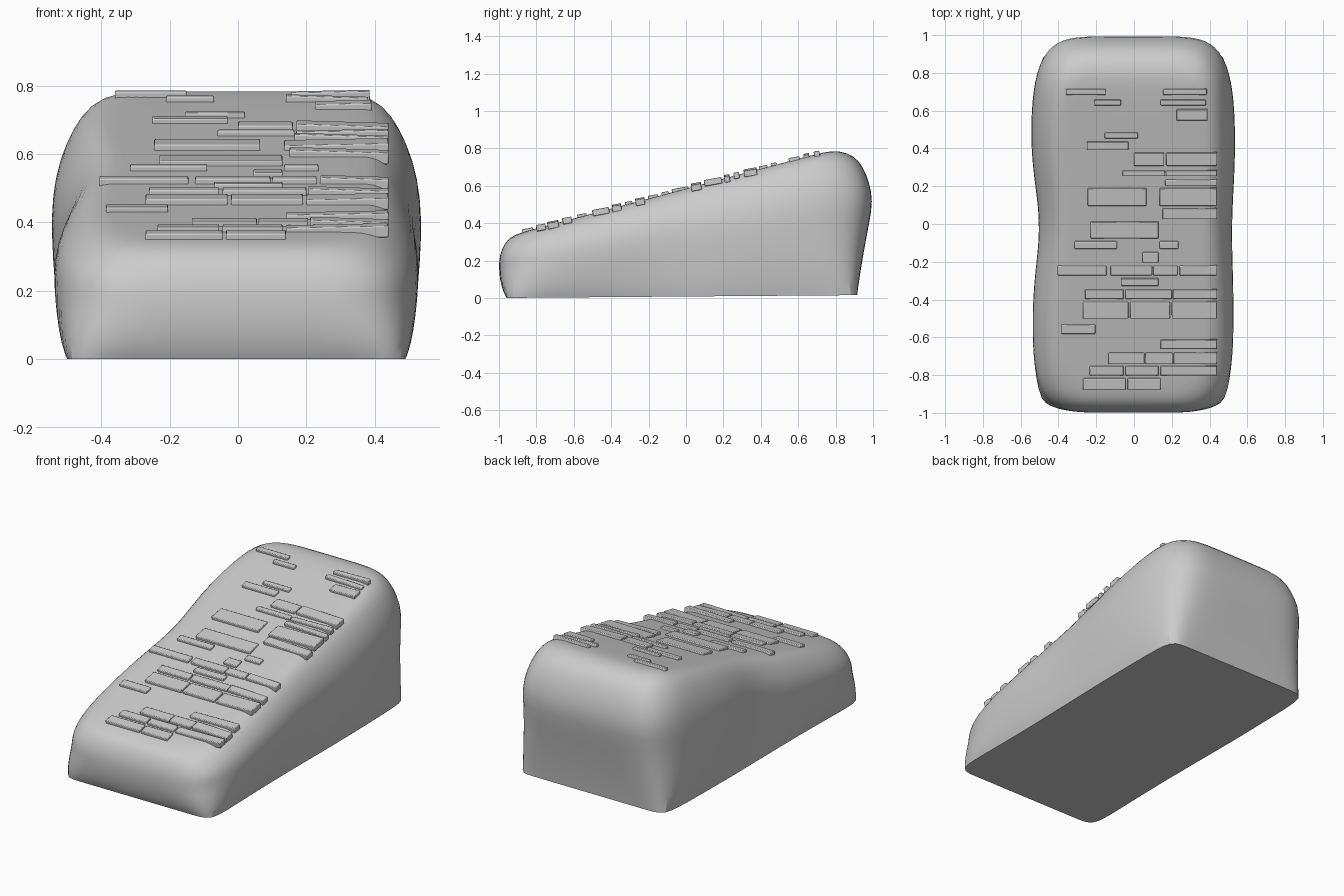
import bpy, bmesh, math
from mathutils import Matrix, Vector

if "Cube" in bpy.data.objects:
    bpy.data.objects.remove(bpy.data.objects["Cube"])

SLOPE = 0.266


def top_z(y):
    return min(0.345 + SLOPE * (y + 0.9), 0.79)


def make_object(name, bm):
    bmesh.ops.recalc_face_normals(bm, faces=bm.faces)
    mesh = bpy.data.meshes.new(name)
    bm.to_mesh(mesh)
    bm.free()
    obj = bpy.data.objects.new(name, mesh)
    bpy.context.collection.objects.link(obj)
    return obj


# Wedge body: stacked rounded-square rings
# height fraction, half width, front y, back y, squareness
PROFILE = [
    (0.00, 0.50, -0.96, 0.915, 40), (0.10, 0.518, -0.978, 0.925, 14),
    (0.30, 0.535, -0.995, 0.95, 8), (0.50, 0.545, -1.00, 0.98, 6),
    (0.65, 0.543, -0.999, 1.00, 6), (0.78, 0.525, -0.988, 0.98, 6),
    (0.89, 0.49, -0.97, 0.945, 6), (0.96, 0.455, -0.945, 0.90, 6),
    (1.00, 0.41, -0.90, 0.82, 6),
]
SIDE = 20


def square_points():
    for k in range(4):
        for i in range(SIDE):
            s = math.tan((2 * i / SIDE - 1) * math.pi / 4)
            u, v = 1, s
            for _ in range(k):
                u, v = -v, u
            yield u, v


def ring_verts(bm, t, hx, yf, yb, n, scale=1.0):
    verts = []
    for u, v in square_points():
        r = scale * (abs(u) ** n + abs(v) ** n) ** (-1 / n)
        y = (yf + yb) / 2 + (yb - yf) / 2 * v * r
        x = hx * u * r
        # waist in the long sides, deeper on the left
        pinch = 0.075 if x < 0 else 0.025
        x *= (1.0 if x < 0 else 0.98) + 0.008 * math.sin(4 * y)
        x *= 1 - pinch * math.exp(-(y / 0.28) ** 2) * min(1, t * 3)
        base = 0.008 + 0.008 * y
        verts.append(bm.verts.new((x, y, base + t * (top_z(y) - base))))
    return verts


bm = bmesh.new()
rings = [ring_verts(bm, *p) for p in PROFILE]
rings += [ring_verts(bm, *PROFILE[-1], s) for s in (0.9, 0.65, 0.35)]
count = 4 * SIDE
for a, b in zip(rings, rings[1:]):
    for i in range(count):
        j = (i + 1) % count
        bm.faces.new((a[i], a[j], b[j], b[i]))
centre = bm.verts.new((0, -0.04, top_z(-0.04)))
for i in range(count):
    bm.faces.new((rings[-1][i], rings[-1][(i + 1) % count], centre))
bm.faces.new(rings[0][::-1])
crease = bm.edges.layers.float.new("crease_edge")
for i in range(count):
    bm.edges.get((rings[0][i], rings[0][(i + 1) % count]))[crease] = 1.0
body = make_object("wedge_body", bm)
sub = body.modifiers.new("smooth", "SUBSURF")
sub.levels = sub.render_levels = 1

# Thin slabs laid in rows on the slope: row y, depth, x spans
ROWS = [
    (0.70, 0.03, [(-0.36, -0.15), (0.155, 0.385)]),
    (0.645, 0.03, [(-0.21, -0.07), (0.14, 0.38)]),
    (0.58, 0.06, [(0.225, 0.39)]),
    (0.47, 0.03, [(-0.155, 0.02)]),
    (0.415, 0.045, [(-0.25, -0.03)]),
    (0.345, 0.07, [(0.0, 0.16), (0.17, 0.44)]),
    (0.27, 0.03, [(-0.06, 0.165), (0.17, 0.44)]),
    (0.22, 0.03, [(0.165, 0.44)]),
    (0.145, 0.095, [(-0.245, 0.065), (0.135, 0.44)]),
    (0.055, 0.055, [(0.15, 0.44)]),
    (-0.03, 0.09, [(-0.23, 0.13)]),
    (-0.11, 0.04, [(-0.315, -0.09), (0.135, 0.235)]),
    (-0.175, 0.055, [(0.045, 0.13)]),
    (-0.245, 0.05, [(-0.405, -0.145), (-0.125, 0.095), (0.1, 0.23), (0.24, 0.44)]),
    (-0.305, 0.04, [(-0.07, 0.13)]),
    (-0.37, 0.05, [(-0.26, -0.055), (-0.045, 0.2), (0.205, 0.44)]),
    (-0.455, 0.09, [(-0.27, -0.03), (-0.02, 0.19), (0.2, 0.44)]),
    (-0.555, 0.05, [(-0.385, -0.205)]),
    (-0.635, 0.05, [(0.14, 0.44)]),
    (-0.71, 0.06, [(-0.135, 0.055), (0.06, 0.205), (0.21, 0.44)]),
    (-0.775, 0.05, [(-0.235, -0.055), (-0.045, 0.13), (0.14, 0.44)]),
    (-0.845, 0.06, [(-0.27, -0.045), (-0.035, 0.14)]),
]
bm = bmesh.new()
pitch = math.atan(SLOPE) - 0.08
for row, (y, depth, spans) in enumerate(ROWS):
    for x0, x1 in spans:
        roll = (0.03 if row % 2 else -0.02) if x1 > 0.3 else 0.0
        m = (Matrix.Translation(((x0 + x1) / 2, y, top_z(y) - 0.004))
             @ Matrix.Rotation(roll, 4, "Y") @ Matrix.Rotation(pitch, 4, "X")
             @ Matrix.Diagonal(Vector((x1 - x0, depth, 0.034, 1))))
        bmesh.ops.create_cube(bm, size=1, matrix=m)
slabs = make_object("slope_slabs", bm)
bev = slabs.modifiers.new("edge", "BEVEL")
bev.width, bev.segments = 0.004, 2

for obj in (body, slabs):
    bpy.ops.object.select_all(action="DESELECT")
    obj.select_set(True)
    bpy.context.view_layer.objects.active = obj
    bpy.ops.object.shade_smooth_by_angle(angle=math.radians(40))
